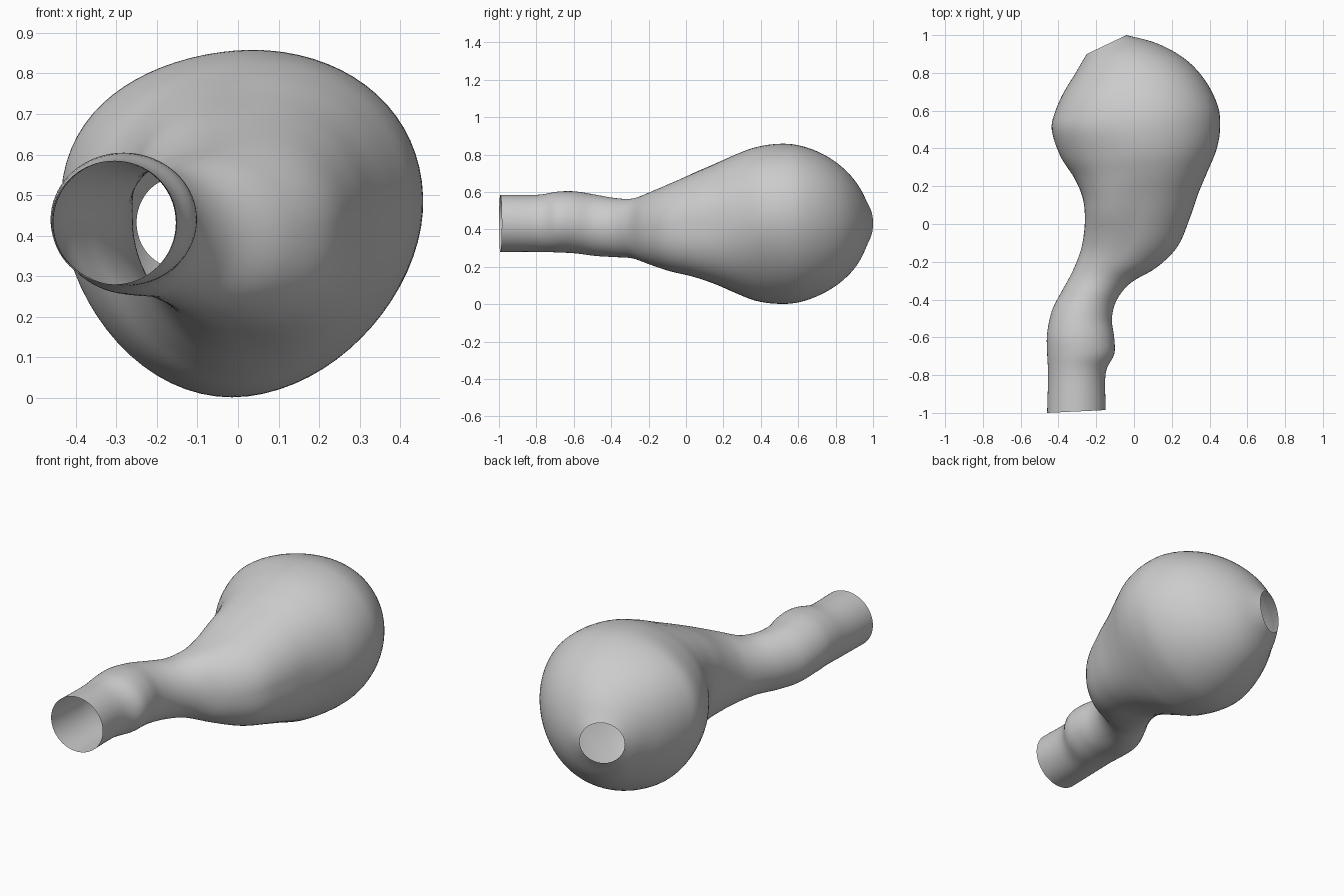
import bpy
import bmesh
from math import cos, sin, tau
from mathutils import Vector

cube = bpy.data.objects.get("Cube")
if cube:
    bpy.data.objects.remove(cube, do_unlink=True)

SIDES = 72
STEPS = 5

# Rings from the neck mouth to the rear hole:
# (left x, left y, right x, right y, bottom z, top z, diagonal bulge)
RINGS = [
    (-.46, -1.0, -.15, -.985, .28, .585, 0),
    (-.455, -.8, -.15, -.79, .28, .585, 0),
    (-.46, -.68, -.105, -.69, .277, .602, 0),
    (-.46, -.58, -.105, -.6, .272, .603, 0),
    (-.435, -.46, -.117, -.5, .258, .585, 0),
    (-.385, -.36, -.09, -.4, .252, .568, 0),
    (-.33, -.26, -.015, -.31, .245, .565, .01),
    (-.285, -.15, .12, -.23, .212, .60, .04),
    (-.265, -.05, .23, -.12, .178, .645, .08),
    (-.26, .05, .295, .03, .148, .70, .10),
    (-.275, .15, .34, .16, .108, .75, .07),
    (-.32, .25, .39, .28, .06, .80, .01),
    (-.39, .36, .435, .39, .018, .84, -.03),
    (-.435, .5, .455, .5, .002, .858, -.02),
    (-.415, .6, .445, .62, .012, .848, -.01),
    (-.37, .7, .38, .755, .055, .805, 0),
    (-.315, .79, .275, .87, .122, .735, 0),
    (-.28, .85, .125, .955, .205, .65, 0),
    (-.25, .9, -.04, 1.0, .32, .545, 0),
]


def smooth_rings(rings, steps):
    """Catmull-Rom interpolation between neighbouring rings."""
    keys = [Vector(r) for r in rings]
    keys = [keys[0] * 2 - keys[1]] + keys + [keys[-1] * 2 - keys[-2]]
    result = []
    for a, b, c, d in zip(keys, keys[1:], keys[2:], keys[3:]):
        for s in range(steps):
            t = s / steps
            result.append(b + (c - a) * (t / 2)
                          + (a * 2 - b * 5 + c * 4 - d) * (t * t / 2)
                          + (b * 3 - a - c * 3 + d) * (t ** 3 / 2))
    return result + [keys[-2]]


def ring_points(ring):
    """Tilted ellipse, leaning and with raised flanks where the body is wide."""
    lx, ly, rx, ry, low, high, bulge = ring
    centre = Vector(((lx + rx) / 2, (ly + ry) / 2, (low + high) / 2))
    half = Vector(((rx - lx) / 2, (ry - ly) / 2, 0))
    height = (high - low) / 2
    swell = max(0, (height - .2) / .23)
    for i in range(SIDES):
        c, s = cos(tau * i / SIDES), sin(tau * i / SIDES)
        lift = swell * c * c * (.03 if c > 0 else .08)
        grow = 1 + bulge * max(0, -2 * c * s) ** 1.5
        lean = Vector((.025 * swell * s, 0, height * s))
        yield centre + (half * c + lean) * grow + Vector((0, 0, lift))


# Hollow bulb and neck, open at both ends
bm = bmesh.new()
loops = [[bm.verts.new(p) for p in ring_points(r)]
         for r in smooth_rings(RINGS, STEPS)]
for a, b in zip(loops, loops[1:]):
    for i in range(SIDES):
        j = (i + 1) % SIDES
        bm.faces.new((a[i], a[j], b[j], b[i]))
bmesh.ops.recalc_face_normals(bm, faces=bm.faces)
mesh = bpy.data.meshes.new("hollow_bulb")
bm.to_mesh(mesh)
bm.free()
bulb = bpy.data.objects.new("hollow_bulb", mesh)
bpy.context.collection.objects.link(bulb)

# Plain grey surface
grey = bpy.data.materials.new("light grey")
grey.use_nodes = True
colour = (.6, .6, .6, 1)
grey.diffuse_color = colour
grey.node_tree.nodes["Principled BSDF"].inputs["Base Color"].default_value = colour
mesh.materials.append(grey)

bpy.ops.object.select_all(action="DESELECT")
bulb.select_set(True)
bpy.context.view_layer.objects.active = bulb
bpy.ops.object.shade_smooth_by_angle()
